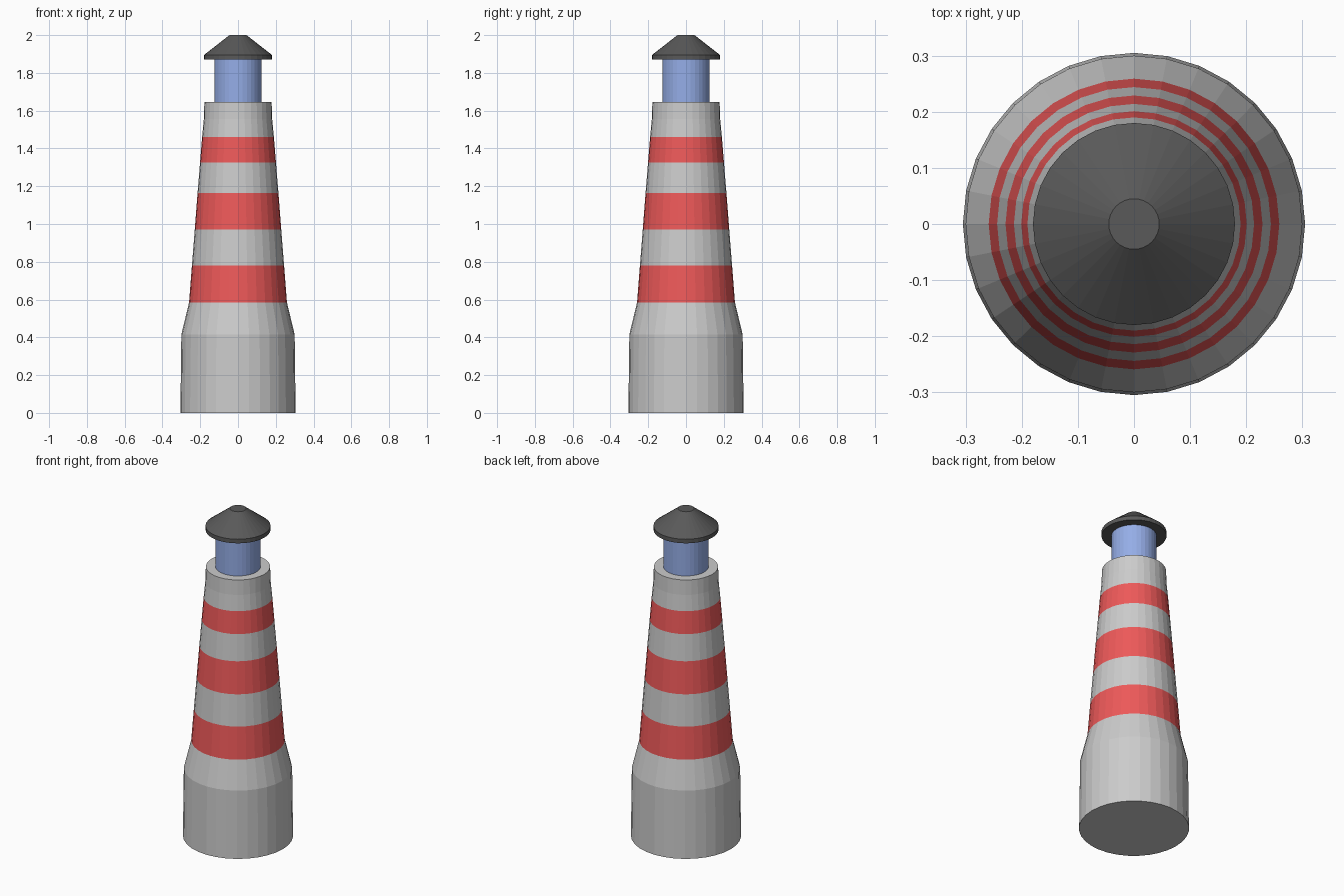
import bpy, bmesh
from math import cos, sin, tau

if "Cube" in bpy.data.objects:
    bpy.data.objects.remove(bpy.data.objects["Cube"])

SIDES = 32


def material(name, color):
    m = bpy.data.materials.new(name)
    m.diffuse_color = (*color, 1)
    m.use_nodes = True
    m.node_tree.nodes["Principled BSDF"].inputs["Base Color"].default_value = m.diffuse_color
    return m


white = material("pale_grey", (0.8, 0.8, 0.8))
red = material("red", (0.85, 0.1, 0.1))
glass = material("blue_glass", (0.3, 0.42, 0.8))
dark = material("dark_roof", (0.1, 0.1, 0.1))


def lathe(name, profile, mats, bands=()):
    """Closed flat-shaded solid from (radius, z) rings; bands use the second material."""
    bm = bmesh.new()
    rings = [[bm.verts.new((r * cos(tau * i / SIDES), r * sin(tau * i / SIDES), z))
              for i in range(SIDES)] for r, z in profile]
    for k, (lo, hi) in enumerate(zip(rings, rings[1:])):
        for i in range(SIDES):
            j = (i + 1) % SIDES
            f = bm.faces.new((lo[i], lo[j], hi[j], hi[i]))
            f.material_index = 1 if k in bands else 0
    bm.faces.new(rings[0][::-1])
    bm.faces.new(rings[-1])
    mesh = bpy.data.meshes.new(name)
    bm.to_mesh(mesh)
    bm.free()
    for m in mats:
        mesh.materials.append(m)
    ob = bpy.data.objects.new(name, mesh)
    bpy.context.collection.objects.link(ob)
    return ob


# Tapered tower with three red stripes
lathe("tower", [(0.305, 0), (0.30, 0.415), (0.259, 0.585), (0.244, 0.78),
                (0.229, 0.97), (0.214, 1.165), (0.201, 1.325), (0.19, 1.46),
                (0.181, 1.555), (0.178, 1.645)], [white, red], bands=(2, 4, 6))

# Lantern room
lathe("lantern", [(0.125, 1.645), (0.125, 1.87)], [glass])

# Conical roof with a thin rim and flat tip
lathe("roof", [(0.18, 1.87), (0.18, 1.895), (0.045, 2.0)], [dark])
